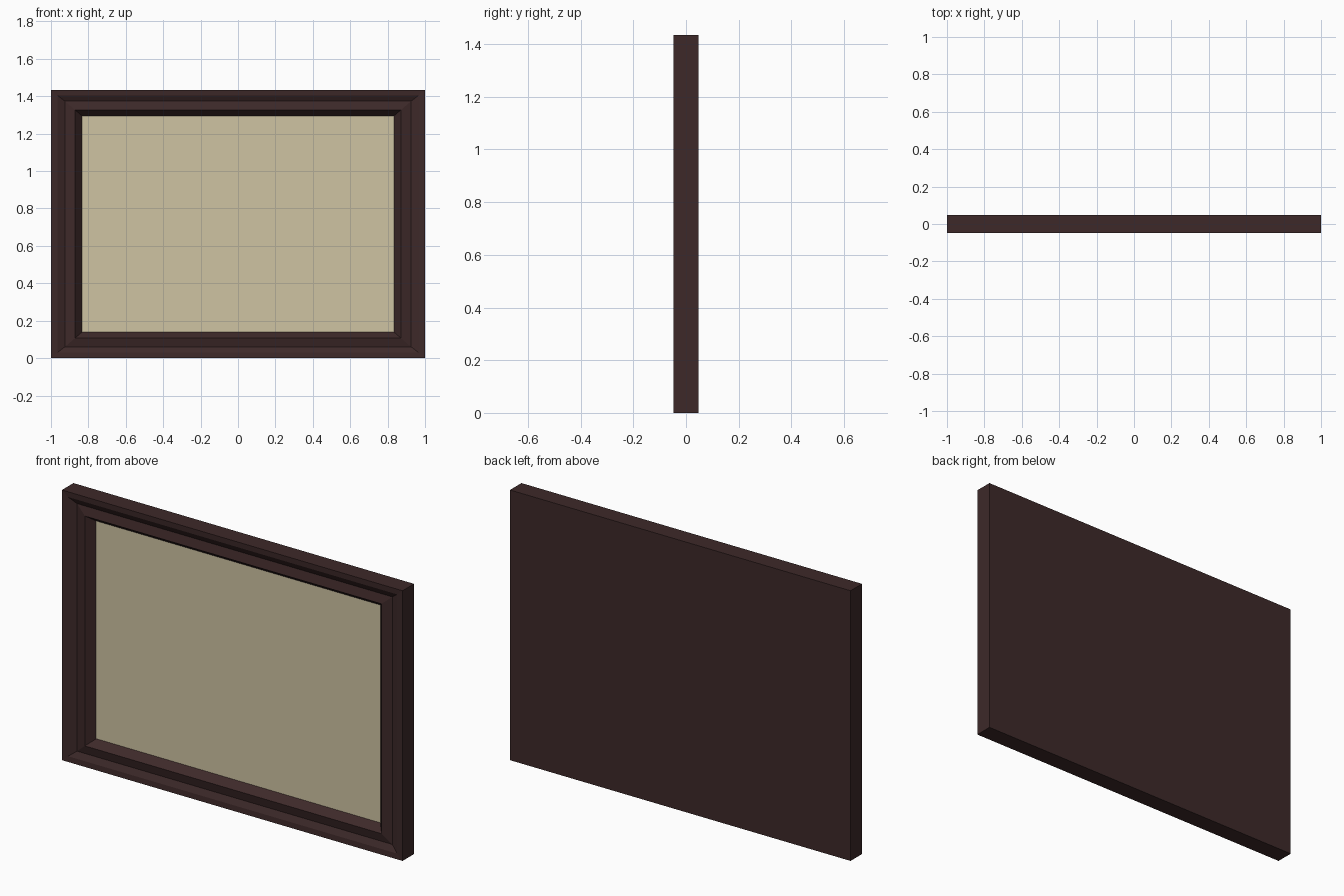
import bpy, bmesh

if "Cube" in bpy.data.objects:
    bpy.data.objects.remove(bpy.data.objects["Cube"])

W, H, D = 2.0, 1.434, 0.096          # overall width, height, depth


def material(name, rgb):
    m = bpy.data.materials.new(name)
    m.diffuse_color = (*rgb, 1.0)
    m.use_nodes = True
    m.node_tree.nodes["Principled BSDF"].inputs["Base Color"].default_value = m.diffuse_color
    return m


dark_wood = material("dark brown wood", (0.047, 0.022, 0.022))
tan_canvas = material("tan canvas", (0.62, 0.55, 0.365))


def ring(bm, inset_x, inset_z, depth):
    """Rectangle of four vertices, inset from the outline, depth behind the front."""
    x, y = W / 2 - inset_x, -D / 2 + depth
    lo, hi = inset_z, H - inset_z
    return [bm.verts.new(p) for p in ((-x, y, lo), (x, y, lo), (x, y, hi), (-x, y, hi))]


def finish(bm, name, mat):
    me = bpy.data.meshes.new(name)
    bm.to_mesh(me)
    bm.free()
    ob = bpy.data.objects.new(name, me)
    me.materials.append(mat)
    bpy.context.collection.objects.link(ob)
    return ob


# Moulding profile from the back edge to the canvas: inset x, inset z, depth
profile = [
    (0.0, 0.0, D),
    (0.0, 0.0, 0.0),
    (0.034, 0.029, 0.002),
    (0.074, 0.060, 0.020),
    (0.129, 0.107, 0.008),
    (0.166, 0.139, 0.050),
]

# Frame with mitred corners and closed back
bm = bmesh.new()
rings = [ring(bm, *p) for p in profile]
for a, b in zip(rings, rings[1:]):
    for i in range(4):
        j = (i + 1) % 4
        bm.faces.new((a[i], a[j], b[j], b[i]))
bm.faces.new(rings[0][::-1])
finish(bm, "picture_frame", dark_wood)

# Canvas set in the recess, closing the opening
bm = bmesh.new()
bm.faces.new(ring(bm, *profile[-1]))
finish(bm, "canvas", tan_canvas)
